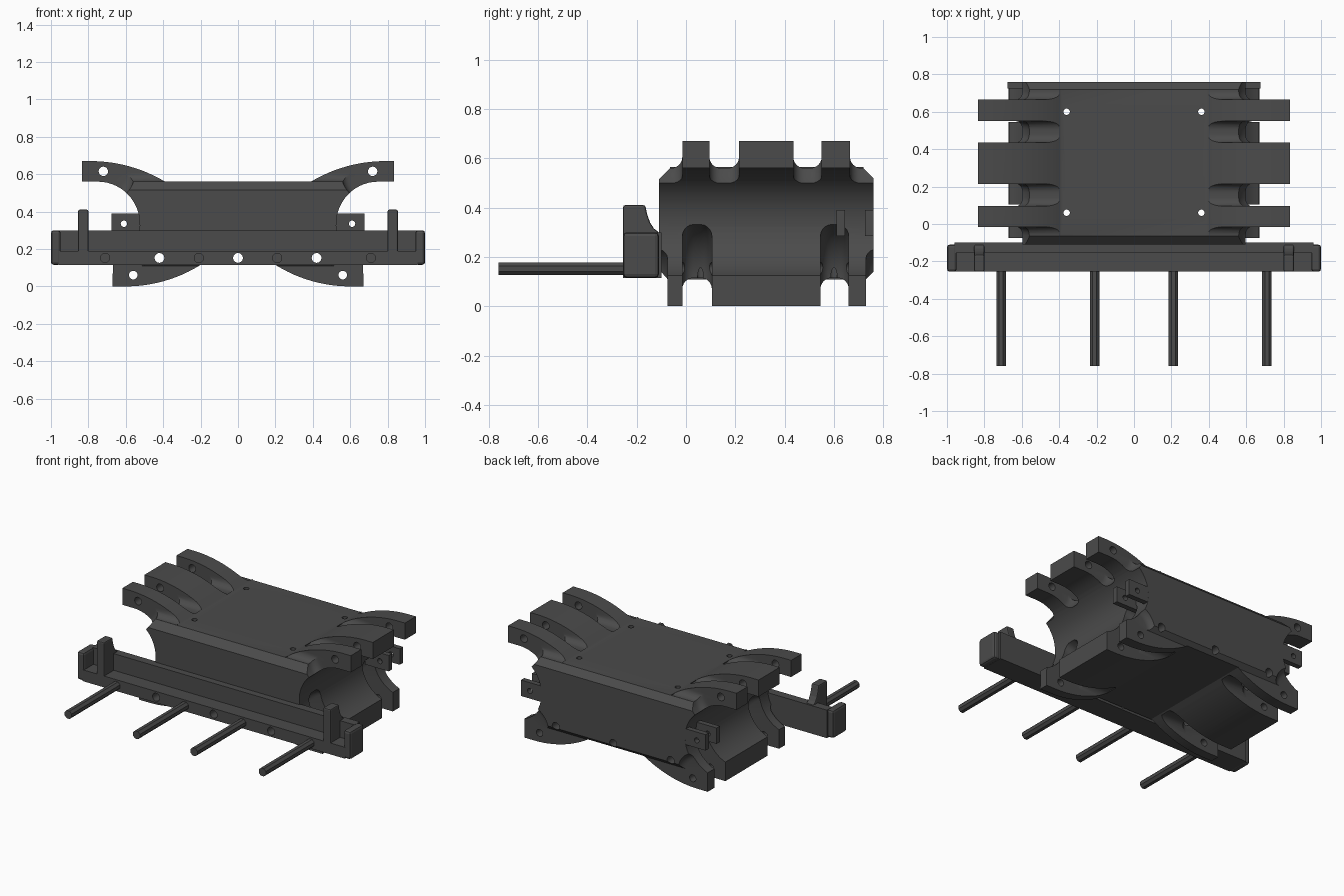
import bpy, bmesh, math

if "Cube" in bpy.data.objects:
    bpy.data.objects.remove(bpy.data.objects["Cube"])

grey = bpy.data.materials.new("dark grey")
grey.diffuse_color = (0.07, 0.07, 0.07, 1)
grey.use_nodes = True
grey.node_tree.nodes["Principled BSDF"].inputs["Base Color"].default_value = grey.diffuse_color


def add(name, bm):
    bmesh.ops.recalc_face_normals(bm, faces=bm.faces)
    me = bpy.data.meshes.new(name)
    bm.to_mesh(me)
    bm.free()
    me.materials.append(grey)
    ob = bpy.data.objects.new(name, me)
    bpy.context.collection.objects.link(ob)
    return ob


def loft(name, rings):
    """Closed solid through equal-length rings of points."""
    bm = bmesh.new()
    vs = [[bm.verts.new(p) for p in r] for r in rings]
    n = len(vs[0])
    for a, b in zip(vs, vs[1:]):
        for i in range(n):
            bm.faces.new((a[i], a[(i + 1) % n], b[(i + 1) % n], b[i]))
    bm.faces.new(vs[0])
    bm.faces.new(vs[-1])
    return add(name, bm)


def prism(name, pts, axis, lo, hi):
    """Extrude a profile along x (points y,z), y (points x,z) or z (points x,y)."""
    def at(p, t):
        return {'x': (t, p[0], p[1]), 'y': (p[0], t, p[1]), 'z': (p[0], p[1], t)}[axis]
    return loft(name, [[at(p, t) for p in pts] for t in (lo, hi)])


def box(name, x0, x1, y0, y1, z0, z1):
    return prism(name, [(x0, y0), (x1, y0), (x1, y1), (x0, y1)], 'z', z0, z1)


def arc(cx, cz, r, a0, a1, n):
    return [(cx + r * math.cos(math.radians(a0 + (a1 - a0) * i / n)),
             cz + r * math.sin(math.radians(a0 + (a1 - a0) * i / n))) for i in range(n + 1)]


def circle(cx, cz, r, n=24):
    return arc(cx, cz, r, 0, 360, n)[:-1]


def apply_mod(ob, mod):
    bpy.context.view_layer.objects.active = ob
    bpy.ops.object.modifier_apply(modifier=mod.name)


def boolean(ob, cutter, op='DIFFERENCE'):
    m = ob.modifiers.new("cut", 'BOOLEAN')
    m.operation, m.solver, m.object = op, 'EXACT', cutter
    cutter.hide_render = True
    apply_mod(ob, m)
    bpy.data.objects.remove(cutter)


def bevel(ob, width):
    m = ob.modifiers.new("bevel", 'BEVEL')
    m.width, m.segments, m.limit_method = width, 2, 'ANGLE'
    apply_mod(ob, m)


def rounded_disc(x, z, r, y0, y1, fillet):
    """Disc around a y axis with a rounded rim."""
    prof = [(y0 + fillet - u, r - fillet + v) for u, v in arc(0, 0, fillet, 0, 90, 5)]
    prof += [(y1 - fillet + u, r - fillet + v) for u, v in arc(0, 0, fillet, 90, 0, 5)]
    # start and end on the flat sides of the disc
    prof = sorted(prof, key=lambda p: p[0])
    return loft("disc_cutter", [[(px, y, pz) for px, pz in circle(x, z, rad, 48)] for y, rad in prof])


def slot(s, lower, y0, y1, fillet):
    """Flat-bottomed groove with rounded corners beside the arms."""
    zb, d, x0 = (0.1148, -1, 0.21) if lower else (0.5602, 1, 0.4)
    pts = [(y0, zb + d * 0.4)]
    pts += [(y0 + fillet + u, zb + d * (fillet + v)) for u, v in arc(0, 0, fillet, 180, 270, 6)]
    pts += [(y1 - fillet + u, zb + d * (fillet + v)) for u, v in arc(0, 0, fillet, 270, 360, 6)]
    pts += [(y1, zb + d * 0.4)]
    return prism("slot_cutter", pts, 'x', *sorted((s * x0, s * 1.1)))


# Body: mirrored cross-section with both arm shapes and the side groove
R1, R2 = 0.782, 0.753
half = [(0.39 + 0.38 * i / 12, 0.67 - R1 + math.sqrt(R1 ** 2 - (0.4 - 0.38 * i / 12) ** 2))
        for i in range(13)]
half[0] = (0.39, 0.56)
half += [(0.835, 0.67), (0.835, 0.56)]
half += arc(0.75, 0.335, 0.225, 90, 249, 24)
half += [(0.67, 0.0)]
half += [(0.6 - 0.4 * i / 12, R2 - math.sqrt(R2 ** 2 - (0.4 * i / 12) ** 2)) for i in range(12)]
half += [(0.2, 0.115)]
body = prism("body", half + [(-x, z) for x, z in reversed(half)], 'y', -0.11, 0.76)

# Chamfered front and back outline
outline = [(-0.11, 0.515), (-0.065, 0.56), (-0.065, 0.75), (0.72, 0.75), (0.72, 0.56), (0.76, 0.52),
           (0.76, 0.14), (0.73, 0.11), (0.73, -0.1), (-0.075, -0.1), (-0.075, 0.11), (-0.11, 0.15)]
boolean(body, prism("outline", outline, 'x', -1.2, 1.2), 'INTERSECT')

# Gaps between the upper and lower arms
upper = [(-0.3, -0.015), (0.095, 0.215), (0.435, 0.55), (0.665, 1.0)]
lower = [(-0.3, -0.075), (-0.015, 0.105), (0.545, 0.66), (0.73, 1.0)]
for s in (-1, 1):
    for y0, y1 in upper:
        boolean(body, slot(s, False, y0, y1, 0.045))
        boolean(body, rounded_disc(s * 0.72, 0.615, 0.17, y0, y1, 0.045))
    for y0, y1 in lower:
        inner = y1 - y0 < 0.2
        boolean(body, slot(s, True, y0, y1, 0.045))
        boolean(body, rounded_disc(s * 0.62, 0.1, 0.25 if inner else 0.15, y0, y1, 0.045))

# Hinge holes, long bolt holes and vertical holes
for s in (-1, 1):
    for x, z, r in ((0.72, 0.615, 0.025), (0.56, 0.06, 0.023)):
        boolean(body, prism("hole", circle(s * x, z, r), 'y', -1, 1))
    for y in (0.06, 0.6):
        boolean(body, prism("hole", circle(s * 0.36, y, 0.017), 'z', -1, 1))
for x in (-0.42, 0, 0.42):
    boolean(body, prism("hole", circle(x, 0.152, 0.026), 'y', -1, 1))

# Rear side tabs with pin holes
for s, side in ((-1, "left"), (1, "right")):
    for i, y in enumerate((0.61, 0.725)):
        a, b = sorted((s * 0.5, s * 0.675))
        tab = box(f"{side}_tab_{i + 1}", a, b, y, y + 0.0345, 0.285, 0.39)
        boolean(tab, prism("hole", circle(s * 0.61, 0.335, 0.017), 'y', -1, 1))

# Front rail: stepped section with bolt holes
rail = prism("front_rail", [(-0.255, 0.115), (-0.1, 0.115), (-0.1, 0.3), (-0.155, 0.3),
                            (-0.155, 0.19), (-0.255, 0.19)], 'x', -0.96, 0.96)
for x in (-0.42, 0, 0.42):
    boolean(rail, prism("hole", circle(x, 0.152, 0.026), 'y', -1, 1))

# Rail end walls and uprights
post = [(-0.255, 0.18), (-0.255, 0.41), (-0.165, 0.41), (-0.158, 0.375), (-0.146, 0.34),
        (-0.13, 0.315), (-0.11, 0.3), (-0.11, 0.18)]
for s, side in ((-1, "left"), (1, "right")):
    a, b = sorted((s * 0.948, s * 1.0))
    bevel(box(f"{side}_rail_end", a, b, -0.255, -0.11, 0.115, 0.3), 0.015)
    a, b = sorted((s * 0.8, s * 0.855))
    bevel(prism(f"{side}_upright", post, 'x', a, b), 0.008)

# Octagonal pins
for i, x in enumerate((-0.71, -0.21, 0.21, 0.71)):
    prism(f"pin_{i + 1}", [(x + 0.028 * math.cos(math.radians(22.5 + 45 * k)),
                            0.152 + 0.028 * math.sin(math.radians(22.5 + 45 * k)))
                           for k in range(8)], 'y', -0.76, -0.2)

# Smooth the curves of the body and rail, keep the edges sharp
for ob in (body, rail):
    bpy.ops.object.select_all(action='DESELECT')
    ob.select_set(True)
    bpy.context.view_layer.objects.active = ob
    bpy.ops.object.shade_smooth_by_angle(angle=math.radians(30))
